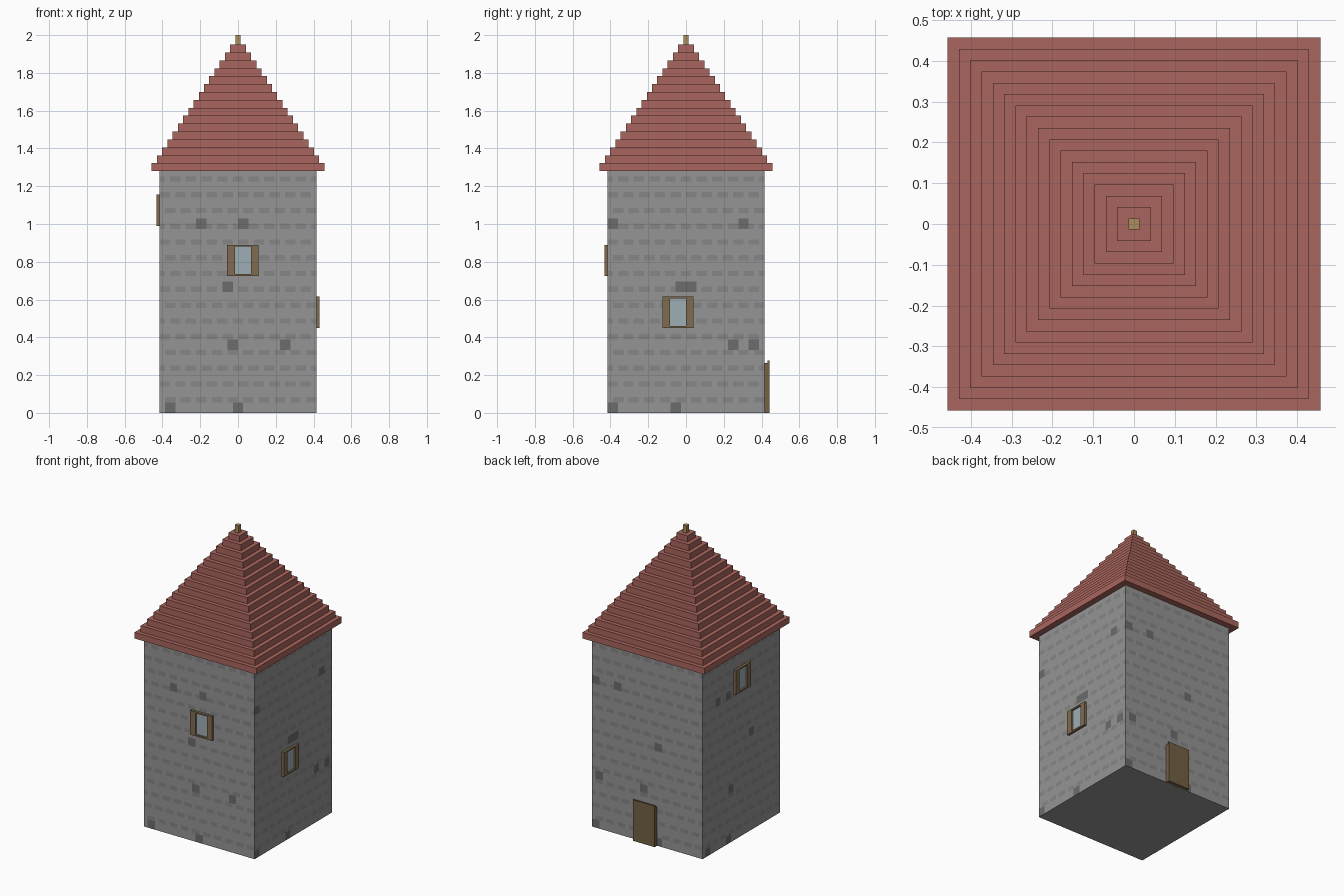
import bpy, bmesh
from math import pi
from mathutils import Matrix, Vector

if "Cube" in bpy.data.objects:
    bpy.data.objects.remove(bpy.data.objects["Cube"])

H, WALL_TOP, COLS, ROWS = 0.415, 1.28, 30, 46


def material(name, r, g, b):
    m = bpy.data.materials.new(name)
    m.diffuse_color = (r, g, b, 1)
    m.use_nodes = True
    m.node_tree.nodes["Principled BSDF"].inputs["Base Color"].default_value = m.diffuse_color
    return m


STONE = material("stone", 0.30, 0.30, 0.30)
JOINT = material("stone_joint", 0.24, 0.24, 0.24)
DARK = material("dark_stone", 0.15, 0.15, 0.15)
TILE = material("roof_tile", 0.40, 0.13, 0.11)
WOOD = material("wood", 0.22, 0.15, 0.08)
DOOR = material("door_wood", 0.17, 0.12, 0.06)
GLASS = material("glass", 0.34, 0.42, 0.46)
BRASS = material("finial_wood", 0.42, 0.27, 0.11)


def finish(bm, name, mats):
    me = bpy.data.meshes.new(name)
    bm.to_mesh(me)
    bm.free()
    for m in mats:
        me.materials.append(m)
    ob = bpy.data.objects.new(name, me)
    bpy.context.collection.objects.link(ob)
    return ob


def add_box(bm, lo, hi, side=0):
    """Box from corner to corner, turned to wall side 0 front, 1 right, 2 back, 3 left."""
    lo, hi = Vector(lo), Vector(hi)
    mat = (Matrix.Rotation(side * pi / 2, 4, 'Z') @ Matrix.Translation((lo + hi) / 2)
           @ Matrix.Diagonal((*(hi - lo), 1)))
    bmesh.ops.create_cube(bm, size=1, matrix=mat)


def boxes(name, mat, items, side=0):
    bm = bmesh.new()
    for lo, hi in items:
        add_box(bm, lo, hi, side)
    return finish(bm, name, [mat])


# Stone walls: flat grid with coloured cells; dark stones listed as (column, row)
dark = [
    [(7, 35), (15, 35), (12, 23), (13, 12), (23, 12), (1, 0), (14, 0)],
    [(0, 35), (25, 35), (13, 23), (15, 23), (23, 12), (27, 12), (0, 0), (12, 0)],
    [(0, 35), (6, 35), (17, 23), (1, 12), (13, 12), (0, 0), (17, 0)],
    [(5, 35), (9, 35), (18, 23), (10, 12), (9, 0), (1, 0)],
]
bm = bmesh.new()
du, dz = 2 * H / COLS, WALL_TOP / ROWS
for side in range(4):
    rot = Matrix.Rotation(side * pi / 2, 3, 'Z')
    grid = [[bm.verts.new(rot @ Vector((-H + i * du, -H, j * dz)))
             for i in range(COLS + 1)] for j in range(ROWS + 1)]
    for j in range(ROWS):
        for i in range(COLS):
            f = bm.faces.new((grid[j][i], grid[j][i + 1], grid[j + 1][i + 1], grid[j + 1][i]))
            if any(0 <= i - c < 2 and 0 <= j - r < 2 for c, r in dark[side]):
                f.material_index = 2
            elif j % 3 == 2 and (i + j // 3) % 3:
                f.material_index = 1
bmesh.ops.remove_doubles(bm, verts=bm.verts, dist=0.0005)
bmesh.ops.holes_fill(bm, edges=[e for e in bm.edges if e.is_boundary], sides=0)
bmesh.ops.recalc_face_normals(bm, faces=bm.faces)
finish(bm, "tower_walls", [STONE, JOINT, DARK])

# Stepped pyramid roof
tiers, step, rise = 16, 0.0277, 0.67 / 16
roof = []
for k in range(tiers):
    r, z = 0.457 - k * step, WALL_TOP + k * rise
    roof.append(((-r, -r, z), (r, r, z + rise)))
boxes("stepped_roof", TILE, roof)

# Finial
boxes("roof_finial", BRASS, [((-0.014, -0.014, 1.94), (0.014, 0.014, 2.0))])


# Windows: two wide jambs, thin sill and lintel, recessed pane
def window(name, side, u, z, w=0.165, h=0.165, jamb=0.04, bar=0.01):
    out, back = -0.431, -0.41
    boxes(name + "_frame", WOOD, [
        ((u, out, z), (u + jamb, back, z + h)),
        ((u + w - jamb, out, z), (u + w, back, z + h)),
        ((u + jamb, out, z), (u + w - jamb, back, z + bar)),
        ((u + jamb, out, z + h - bar), (u + w - jamb, back, z + h)),
    ], side)
    boxes(name + "_pane", GLASS, [
        ((u + jamb, -0.42, z + bar), (u + w - jamb, back, z + h - bar))], side)


window("front_window", 0, -0.057, 0.725)
window("right_window", 1, -0.125, 0.45)
window("left_window", 3, -0.082, 0.99)

# Back door
boxes("door", DOOR, [
    ((-0.09, -0.431, 0), (0.073, -0.41, 0.265)),
    ((-0.09, -0.441, 0), (0.073, -0.431, 0.278)),
], 2)
